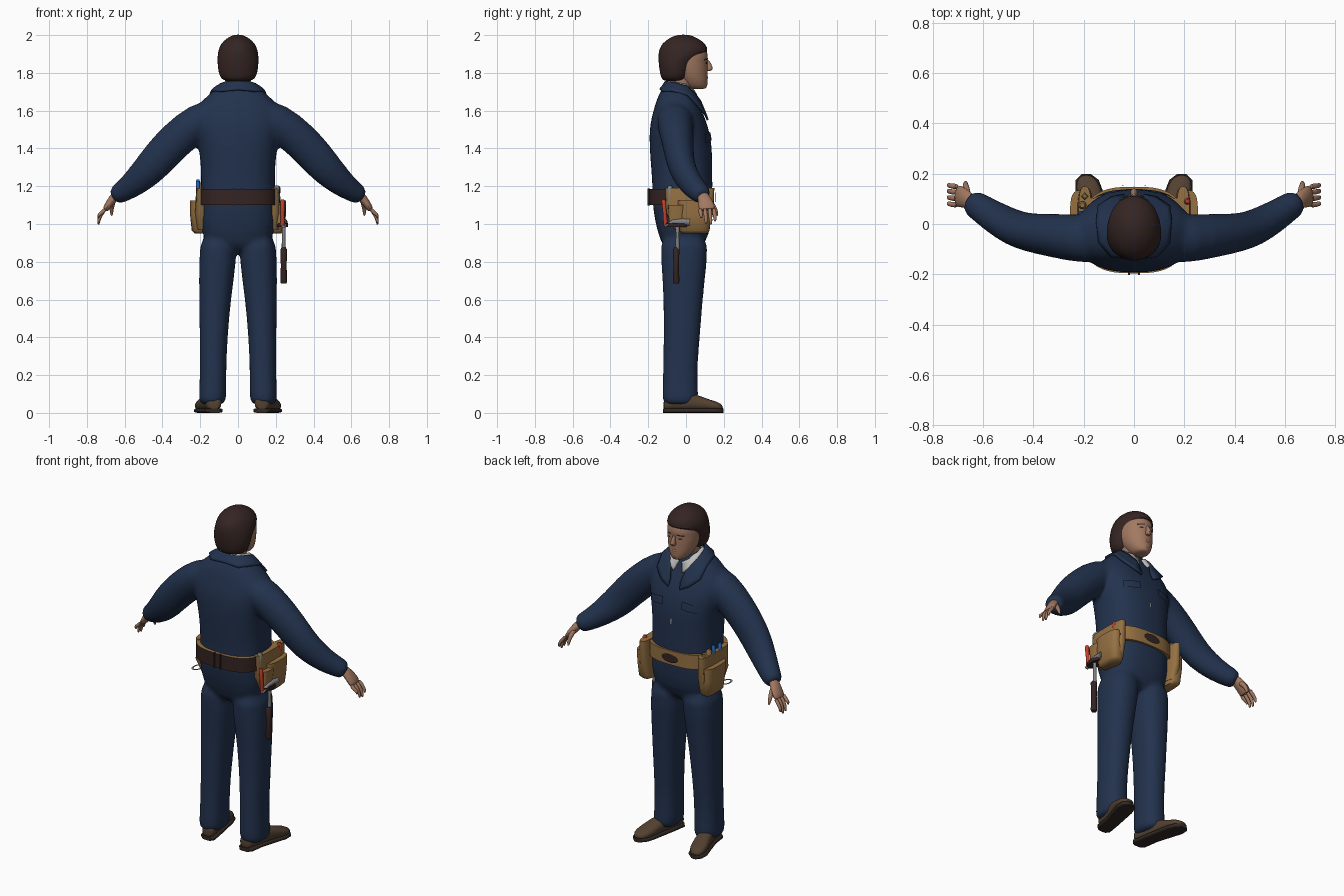
import bpy, bmesh, math
from mathutils import Vector, Matrix

cube = bpy.data.objects.get("Cube")
if cube:
    bpy.data.objects.remove(cube)


def material(name, r, g, b):
    m = bpy.data.materials.new(name)
    m.use_nodes = True
    m.diffuse_color = (r, g, b, 1)
    m.node_tree.nodes["Principled BSDF"].inputs["Base Color"].default_value = (r, g, b, 1)
    return m


NAVY = material("navy cloth", .016, .032, .075)
DARK = material("dark brown", .034, .018, .016)
TAN = material("tan leather", .30, .165, .055)
SKIN = material("skin", .36, .19, .12)
BOOT = material("boot leather", .085, .052, .03)
SOLE = material("boot sole", .03, .022, .018)
WHITE = material("shirt white", .52, .52, .50)
RED = material("red handle", .55, .05, .025)
BLUE = material("blue handle", .02, .13, .50)
STEEL = material("steel", .22, .22, .23)
Z = Vector((0, 0, 1))


def loft(bm, sections, n=20, power=2.0, axis=None, side=1):
    """Skin superellipse rings (x, y, z, radius u, radius v) along a path."""
    pts = [Vector(s[:3]) for s in sections]
    rings = []
    for i, s in enumerate(sections):
        t = axis or (pts[min(i + 1, len(pts) - 1)] - pts[max(i - 1, 0)]).normalized()
        ref = Z if abs(t.y) > .8 else Vector((0, 1, 0))
        v = (ref - t * ref.dot(t)).normalized()
        u = v.cross(t)
        ring = []
        for k in range(n):
            a = math.tau * k / n
            c, d = math.cos(a), math.sin(a)
            p = pts[i] + u * s[3] * math.copysign(abs(c) ** (2 / power), c) \
                + v * s[4] * math.copysign(abs(d) ** (2 / power), d)
            ring.append(bm.verts.new((p.x * side, p.y, p.z)))
        rings.append(ring)
    for a, b in zip(rings, rings[1:]):
        for k in range(n):
            bm.faces.new((a[k], a[(k + 1) % n], b[(k + 1) % n], b[k]))
    bm.faces.new(rings[0])
    bm.faces.new(rings[-1])


def finish(bm, name, *mats, subsurf=0, angle=50):
    bmesh.ops.recalc_face_normals(bm, faces=bm.faces)
    me = bpy.data.meshes.new(name)
    bm.to_mesh(me)
    bm.free()
    me.shade_smooth()
    me.set_sharp_from_angle(angle=math.radians(angle))
    ob = bpy.data.objects.new(name, me)
    bpy.context.scene.collection.objects.link(ob)
    for m in mats:
        me.materials.append(m)
    if subsurf:
        ob.modifiers.new("round", 'SUBSURF').levels = subsurf
        ob.modifiers["round"].render_levels = subsurf
    return ob


def part(name, mat, sections, both=False, subsurf=0, **kw):
    bm = bmesh.new()
    for side in ((1, -1) if both else (1,)):
        loft(bm, sections, side=side, **kw)
    return finish(bm, name, mat, subsurf=subsurf)


def patch(name, mat, target, x, z, w, h, both=False, lift=.004, tilt=0, rounded=False):
    """Thin plate laid on the +y surface of a target."""
    bm = bmesh.new()
    for side in ((1, -1) if both else (1,)):
        grid = bmesh.ops.create_grid(bm, x_segments=8, y_segments=6, size=1)["verts"]
        for v in grid:
            a, b = v.co.x, v.co.y
            if rounded:
                a, b = a * math.sqrt(1 - b * b / 2), b * math.sqrt(1 - a * a / 2)
            v.co = (side * (x + a * w / 2), .4, z + b * h / 2 + tilt * a * w)
    ob = finish(bm, name, mat)
    wrap = ob.modifiers.new("lay on", 'SHRINKWRAP')
    wrap.target, wrap.wrap_method, wrap.offset = target, 'PROJECT', lift
    wrap.use_project_y, wrap.use_project_z = True, False
    wrap.use_negative_direction, wrap.use_positive_direction = True, False
    return ob


def collar(name, mat, rows, target, thick):
    """Mirrored strip of (inner, outer) point pairs, laid outside a target."""
    bm = bmesh.new()
    full = [[Vector((-p[0], p[1], p[2])) for p in r] for r in rows[:0:-1]] \
        + [[Vector(p) for p in r] for r in rows]
    cols = [[bm.verts.new(a.lerp(b, k / 4)) for k in range(5)] for a, b in full]
    for c, d in zip(cols, cols[1:]):
        for k in range(4):
            bm.faces.new((c[k], d[k], d[k + 1], c[k + 1]))
    ob = finish(bm, name, mat)
    wrap = ob.modifiers.new("rest on", 'SHRINKWRAP')
    wrap.target, wrap.wrap_mode, wrap.offset = target, 'OUTSIDE', .008
    solid = ob.modifiers.new("cloth", 'SOLIDIFY')
    solid.thickness, solid.offset = thick, 0
    return ob


# Coverall: torso, sleeves and trouser legs fused into one skin
bm = bmesh.new()
torso = [(.84, -.02, .13, .09), (.95, -.01, .20, .14), (1.08, -.02, .202, .158),
         (1.2, -.018, .195, .159), (1.32, -.024, .197, .163), (1.42, -.028, .21, .166),
         (1.52, -.038, .235, .156), (1.6, -.044, .235, .128), (1.66, -.05, .185, .106),
         (1.7, -.048, .135, .088), (1.745, -.045, .09, .064)]
loft(bm, [(0, y, z, rx, ry) for z, y, rx, ry in torso], n=32, power=2.5, axis=Z)
for s in (1, -1):
    loft(bm, [(.1, -.06, 1.6, .07, .09), (.2, -.06, 1.553, .1, .1), (.33, -.045, 1.445, .1, .086),
              (.41, -.035, 1.36, .096, .078), (.475, -.018, 1.283, .09, .072),
              (.56, .03, 1.205, .07, .064), (.625, .075, 1.163, .055, .056),
              (.66, .095, 1.143, .048, .05)], side=s)
    loft(bm, [(.137, -.03, .035, .073, .097), (.134, -.03, .09, .073, .097), (.132, -.032, .22, .07, .09),
              (.129, -.022, .4, .074, .097), (.122, -.015, .6, .085, .104),
              (.108, -.01, .8, .1, .122), (.1, -.01, .97, .1, .135)], power=2.3, axis=Z, side=s)
coverall = finish(bm, "coverall", NAVY, subsurf=1)
remesh = coverall.modifiers.new("fuse", 'REMESH')
remesh.mode, remesh.voxel_size = 'VOXEL', .013
smooth = coverall.modifiers.new("soften", 'SMOOTH')
smooth.factor, smooth.iterations = .5, 6
fused = bpy.data.meshes.new_from_object(coverall.evaluated_get(bpy.context.evaluated_depsgraph_get()))
coverall.modifiers.clear()
# Open neck: cut a crisp V in the chest and colour it as the shirt
bm = bmesh.new()
bm.from_mesh(fused)
slope = .055 / .31
for s in (1, -1):
    chest = [f for f in bm.faces if f.calc_center_median().y > 0
             and f.calc_center_median().z > 1.35 and abs(f.calc_center_median().x) < .12]
    geom = chest + list({e for f in chest for e in f.edges}) + list({v for f in chest for v in f.verts})
    bmesh.ops.bisect_plane(bm, geom=geom, plane_co=(0, 0, 1.37), plane_no=(s, 0, -slope))
for f in bm.faces:
    c = f.calc_center_median()
    f.material_index = int(c.y > 0 and abs(c.x) < (c.z - 1.37) * slope)
bm.to_mesh(fused)
bm.free()
fused.materials.clear()
fused.materials.append(NAVY)
fused.materials.append(WHITE)
fused.shade_smooth()
coverall.data = fused

collar("coverall_collar", NAVY, [
    ((0, -.105, 1.755), (0, -.135, 1.71)), ((.06, -.095, 1.752), (.09, -.125, 1.70)),
    ((.088, -.045, 1.742), (.125, -.07, 1.69)), ((.09, 0, 1.72), (.138, 0, 1.672)),
    ((.075, .04, 1.69), (.143, .07, 1.62)), ((.05, .075, 1.65), (.09, .105, 1.575)),
    ((.035, .1, 1.59), (.04, .115, 1.55))], coverall, .012)
collar("shirt_collar", WHITE, [
    ((0, -.09, 1.755), (0, -.1, 1.73)), ((.065, -.06, 1.75), (.075, -.07, 1.72)),
    ((.068, -.01, 1.73), (.08, 0, 1.70)), ((.045, .035, 1.705), (.065, .055, 1.66)),
    ((.01, .045, 1.685), (.03, .08, 1.635))], coverall, .008)
patch("chest_pocket_flaps", NAVY, coverall, .112, 1.46, .1, .045, both=True, lift=.009, tilt=-.08)
patch("zip_pull", STEEL, coverall, 0, 1.36, .01, .03, lift=.006)

# Head, neck, nose and hair
part("neck", SKIN, [(0, -.045, 1.64, .064, .064), (0, -.03, 1.72, .062, .062),
                    (0, -.005, 1.80, .066, .07)], axis=Z)
head = part("head", SKIN, [(0, .063, 1.714, .03, .04), (0, .052, 1.725, .048, .06),
                           (0, .04, 1.755, .068, .076), (0, .022, 1.79, .083, .093),
                           (0, .008, 1.84, .092, .108), (0, .004, 1.865, .093, .109),
                           (0, .002, 1.89, .095, .118), (0, -.005, 1.94, .088, .108),
                           (0, -.01, 1.975, .05, .06)], n=24, axis=Z, subsurf=1)
part("nose", SKIN, [(0, .11, 1.872, .008, .012), (0, .119, 1.845, .01, .016),
                    (0, .125, 1.822, .017, .022), (0, .116, 1.808, .014, .016)],
     n=10, axis=Z, subsurf=1)
part("lips", SKIN, [(-.03, .1, 1.775, .006, .008), (0, .113, 1.777, .011, .011),
                    (.03, .1, 1.775, .006, .008)], n=8, subsurf=1)
part("chin", SKIN, [(0, .09, 1.72, .02, .018), (0, .096, 1.738, .03, .022),
                    (0, .09, 1.756, .02, .018)], n=10, axis=Z, subsurf=1)
part("hair", DARK, [(0, -.06, 1.755, .068, .055), (0, -.058, 1.77, .09, .073),
                    (0, -.055, 1.80, .104, .083), (0, -.05, 1.85, .109, .096),
                    (0, -.03, 1.885, .109, .116), (0, -.012, 1.915, .106, .134),
                    (0, -.012, 1.955, .092, .117), (0, -.014, 1.985, .058, .075),
                    (0, -.014, 2.003, .022, .03)], n=28, axis=Z, subsurf=1)
patch("eyebrows", DARK, head, .038, 1.872, .038, .008, both=True, tilt=-.08)
patch("eyes", DARK, head, .036, 1.852, .022, .009, both=True, rounded=True)

# Hands
bm = bmesh.new()
for s in (1, -1):
    loft(bm, [(.635, .082, 1.165, .026, .03), (.665, .098, 1.13, .024, .036),
              (.69, .11, 1.095, .02, .046), (.705, .112, 1.07, .016, .044)], n=12, side=s)
    for y, tip in ((.075, 1.03), (.1, 1.0), (.125, .995), (.148, 1.012)):
        loft(bm, [(.698, y, 1.085, .012, .013), (.726, y + .003, 1.052, .011, .011),
                  (.738, y + .006, tip + .02, .009, .01), (.738, y + .006, tip, .005, .006)], n=8, side=s)
    loft(bm, [(.66, .11, 1.13, .018, .02), (.668, .148, 1.095, .014, .014),
              (.67, .163, 1.06, .01, .01), (.668, .166, 1.042, .005, .005)], n=8, side=s)
finish(bm, "hands", SKIN, subsurf=1)

# Boots
line = [(.125, -.122, .03), (.127, -.105, .046), (.14, -.02, .045), (.16, .06, .05),
        (.178, .13, .055), (.186, .175, .046), (.19, .199, .018)]
height = (.06, .09, .1, .09, .06, .05, .03)
part("boot_soles", SOLE, [(x, y, .012, r, .012) for x, y, r in line],
     both=True, power=4, axis=Vector((0, 1, 0)))
part("boots", BOOT, [(x, y * .985, .01 + h / 2, r * .95, h / 2 - .002) for (x, y, r), h in zip(line, height)],
     both=True, power=2.4, axis=Vector((0, 1, 0)), subsurf=1)

# Tool belt: dark back strap, tan front
belt = part("tool_belt", DARK, [(0, -.024, z, .207, .172) for z in (1.1, 1.185)],
            n=48, power=2.8, axis=Z)
belt.data.materials.append(TAN)
for f in belt.data.polygons:
    f.material_index = int(f.center.y > -.1)
patch("belt_buckle", DARK, belt, 0, 1.142, .11, .05, lift=.007, rounded=True)
bm = bmesh.new()
for x in (-.02, .02):
    bmesh.ops.create_cube(bm, size=1, matrix=Matrix.Translation((x, -.197, 1.143))
                          @ Matrix.Diagonal((.008, .012, .09, 1)))
finish(bm, "belt_loops", DARK)

# Pouches: hip panel with a bulging pocket over it
part("pouch_panels", TAN, [(.19, .03, .97, .028, .09), (.195, .02, 1.06, .034, .125),
                           (.195, .02, 1.19, .026, .13)], both=True, n=24, power=3, axis=Z)
part("pouch_pockets", TAN, [(.2, .045, .95, .03, .065), (.205, .045, .965, .04, .08),
                            (.208, .045, 1.05, .046, .088), (.208, .045, 1.125, .046, .09)],
     both=True, n=24, power=3, axis=Z)
part("small_pocket", TAN, [(.225, -.05, 1.0, .02, .04), (.228, -.05, 1.1, .026, .045)], n=16, power=3, axis=Z)
patch("pocket_rivets", DARK, bpy.data.objects["pouch_pockets"], .21, 1.1, .014, .014, both=True, rounded=True)


def tool(name, mat, x, y, z0, z1, r, lean=0, n=10):
    mid = (z0 + z1) / 2
    return part(name, mat, [(x, y, z0, r * .8, r * .8), (x, y, z0 + .01, r, r),
                            (x, y + lean / 2, mid, r * .85, r * .85),
                            (x, y + lean, z1 - .01, r, r), (x, y + lean, z1, r * .6, r * .6)], n=n)


# Hand tools carried in the pouches
tool("red_screwdriver", RED, .212, .09, 1.1, 1.2, .013)
tool("red_pliers_handle", RED, .236, -.108, .99, 1.13, .012, lean=-.01)
tool("steel_chisel", STEEL, .205, -.085, 1.1, 1.205, .014)
tool("blue_pliers_handle_front", BLUE, -.212, .03, 1.1, 1.235, .011, lean=.012)
tool("blue_pliers_handle_rear", BLUE, -.212, -.01, 1.1, 1.225, .011, lean=-.012)
tool("wooden_handle", TAN, -.205, .075, 1.1, 1.22, .016)
tool("wooden_rule", TAN, -.195, .11, 1.1, 1.2, .015, n=4)

# Hammer hanging from its holder
tool("hammer_grip", DARK, .242, -.052, .685, .875, .018)
tool("hammer_shaft", STEEL, .242, -.045, .86, 1.02, .011)
part("hammer_head", STEEL, [(.242, -.115, .985, .012, .006), (.242, -.07, 1.012, .014, .012),
                            (.242, -.02, 1.012, .017, .017), (.242, .02, 1.01, .02, .02)],
     n=12, axis=Vector((0, 1, 0)))
part("hammer_holder", DARK, [(.235, -.05, .985, .03, .06), (.235, -.05, 1.005, .03, .06)], n=16, axis=Z)

# Steel ring hanging behind the other pouch
ring = [(-.235 - .022 * math.cos(a), -.05 + .035 * math.sin(a), .985, .006, .006)
        for a in [math.tau * k / 16 for k in range(17)]]
part("tape_ring", STEEL, ring, n=8, axis=Z)
